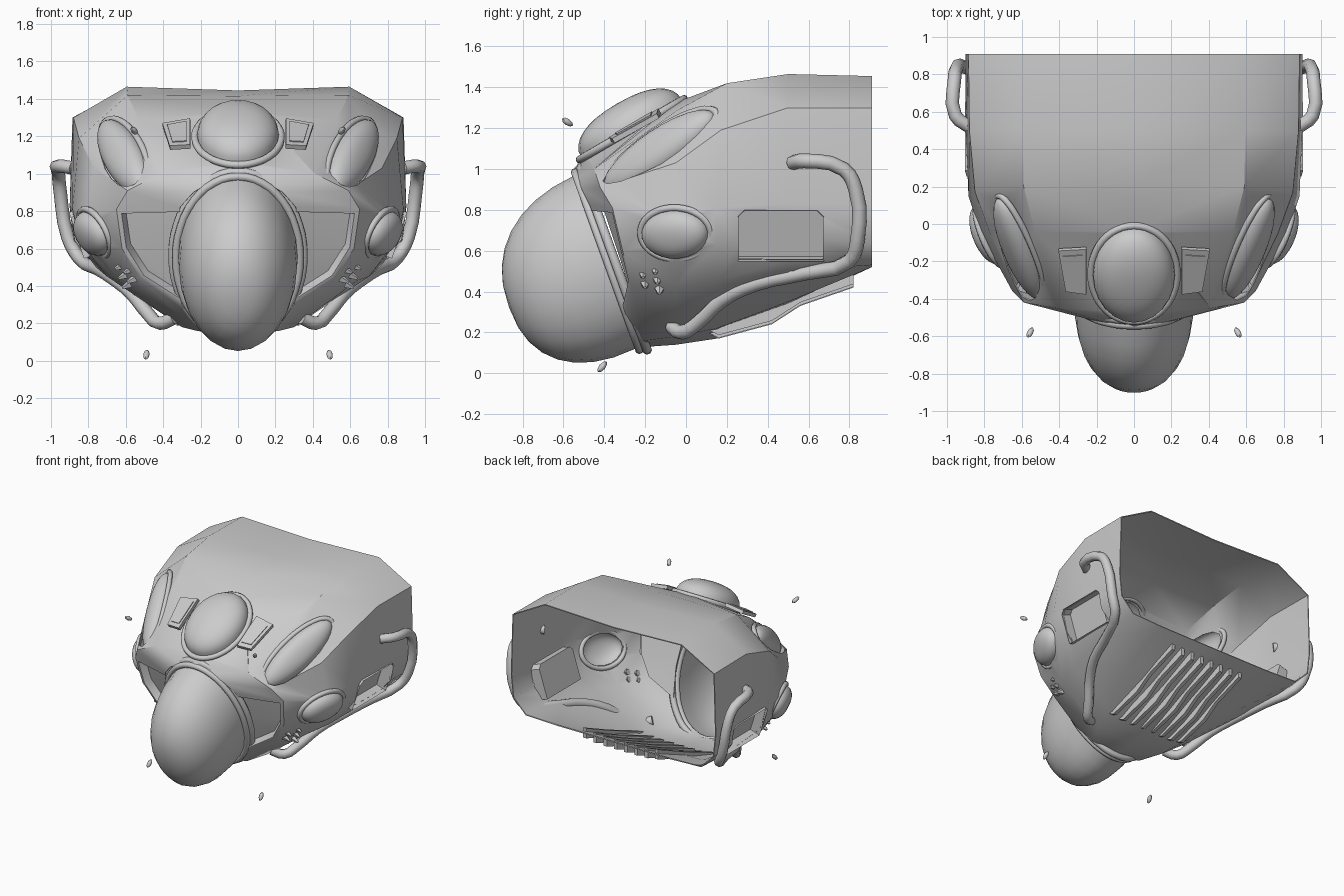
import bpy, bmesh, math
from mathutils import Vector, Matrix

cube = bpy.data.objects.get("Cube")
if cube:
    bpy.data.objects.remove(cube)

grey = bpy.data.materials.new("light_grey")
grey.use_nodes = True
grey.diffuse_color = (0.6, 0.6, 0.6, 1)
grey.node_tree.nodes["Principled BSDF"].inputs["Base Color"].default_value = (0.6, 0.6, 0.6, 1)


def link(name, mesh, mirror=False, angle=35):
    """Make an object with smooth shading that keeps sharp edges."""
    mesh.materials.clear()
    mesh.materials.append(grey)
    for p in mesh.polygons:
        p.use_smooth = True
    mesh.set_sharp_from_angle(angle=math.radians(angle))
    ob = bpy.data.objects.new(name, mesh)
    bpy.context.scene.collection.objects.link(ob)
    if mirror:
        ob.modifiers.new("mirror", "MIRROR")
    return ob


def from_bm(name, bm, mirror=False, angle=35):
    mesh = bpy.data.meshes.new(name)
    bm.to_mesh(mesh)
    bm.free()
    return link(name, mesh, mirror, angle)


def evaluated(ob):
    bpy.context.view_layer.update()
    dg = bpy.context.evaluated_depsgraph_get()
    return bpy.data.meshes.new_from_object(ob.evaluated_get(dg))


def frame(centre, along, normal):
    """Matrix with local x along a direction and local z outward."""
    u = Vector(along).normalized()
    n = Vector(normal)
    n = (n - u * n.dot(u)).normalized()
    m = Matrix((u, n.cross(u), n)).transposed().to_4x4()
    m.translation = Vector(centre)
    return m


def tube(name, points, radius, mirror=False, cyclic=False):
    cu = bpy.data.curves.new(name, "CURVE")
    cu.dimensions = "3D"
    cu.bevel_depth = radius
    cu.bevel_resolution = 2
    cu.resolution_u = 3
    cu.use_fill_caps = True
    sp = cu.splines.new("BEZIER")
    sp.bezier_points.add(len(points) - 1)
    for bp, p in zip(sp.bezier_points, points):
        bp.co = p
        bp.handle_left_type = bp.handle_right_type = "AUTO"
    sp.use_cyclic_u = cyclic
    tmp = bpy.data.objects.new("tmp", cu)
    bpy.context.scene.collection.objects.link(tmp)
    mesh = evaluated(tmp)
    bpy.data.objects.remove(tmp)
    return link(name, mesh, mirror, 50)


def prism(name, outline, m, low, high, mirror=True, open_top=False):
    bm = bmesh.new()
    a = [bm.verts.new(m @ Vector((x, y, low))) for x, y in outline]
    b = [bm.verts.new(m @ Vector((x, y, high))) for x, y in outline]
    bm.faces.new(a[::-1])
    if not open_top:
        bm.faces.new(b)
    n = len(a)
    for i in range(n):
        j = (i + 1) % n
        bm.faces.new((a[i], a[j], b[j], b[i]))
    return from_bm(name, bm, mirror)


def ellipse(rx, ry, n=16):
    return [(rx * math.cos(t), ry * math.sin(t)) for t in (2 * math.pi * i / n for i in range(n))]


cutters = []


def dome(name, m, rx, ry, height, rim, mirror=True, cut=True, droop=0):
    """Hollow, slightly squared half ellipsoid with a raised rim and a hole behind it."""
    full = .86
    bm = bmesh.new()
    bmesh.ops.create_uvsphere(bm, u_segments=24, v_segments=16, radius=1)
    bmesh.ops.delete(bm, geom=[v for v in bm.verts if v.co.z < -0.01], context="VERTS")
    for v in bm.verts:
        r = v.co.xy.length
        if r > .001:
            v.co.xy *= r ** (full - 1)
        v.co.z = max(v.co.z, 0) ** full
        v.co.x += droop * v.co.z
    bmesh.ops.transform(bm, matrix=m @ Matrix.Diagonal((rx, ry, height, 1)), verts=bm.verts)
    from_bm(name, bm, mirror, 60)
    ring = [m @ Vector((x, y, 0)) for x, y in ellipse(rx + rim / 2, ry + rim / 2)]
    tube(name + "_rim", ring, rim, mirror, True)
    if cut:
        cutters.append(prism("cutter", ellipse(rx * .93, ry * .93), m, -.1, .1, mirror))


# Hull: half sections from the open back to the nose collar, bottom to top
sections = [
    [(0, .91, .52), (.5, .91, .52), (.77, .91, .53), (.88, .91, .64), (.9, .91, .82), (.885, .91, 1.3), (.6, .91, 1.455), (0, .91, 1.435)],
    [(0, .5, .33), (.5, .5, .35), (.76, .5, .5), (.87, .5, .65), (.9, .5, .83), (.88, .5, 1.3), (.595, .5, 1.465), (0, .5, 1.445)],
    [(0, .15, .17), (.36, .15, .22), (.7, .15, .45), (.84, .15, .63), (.885, .15, .81), (.85, .17, 1.19), (.59, .2, 1.42), (0, .2, 1.415)],
    [(0, -.05, .14), (.3, -.05, .18), (.64, -.05, .43), (.765, -.05, .6), (.82, -.05, .76), (.77, -.05, 1.03), (.53, -.04, 1.29), (0, -.04, 1.33)],
    [(0, -.19, .13), (.22, -.2, .16), (.52, -.27, .44), (.62, -.31, .6), (.65, -.36, .81), (.59, -.42, .91), (.41, -.45, 1.0), (0, -.5, 1.06)],
    [(0, -.23, .12), (.15, -.25, .17), (.3, -.3, .3), (.33, -.38, .55), (.31, -.47, .82), (.24, -.51, .9), (.14, -.53, .96), (0, -.55, 1)],
]
bm = bmesh.new()
rings = []
for half in sections:
    whole = half + [(-x, y, z) for x, y, z in half[-2:0:-1]]
    rings.append([bm.verts.new(p) for p in whole])
intakes = []
count = len(rings[0])
for i in range(len(rings) - 1):
    for j in range(count):
        k = (j + 1) % count
        f = bm.faces.new((rings[i][j], rings[i][k], rings[i + 1][k], rings[i + 1][j]))
        if i == len(rings) - 2 and j in (2, 3, count - 4, count - 3):
            intakes.append(f)
# Recessed intakes either side of the nose
bm.normal_update()
bmesh.ops.inset_region(bm, faces=intakes, thickness=.025, use_even_offset=True)
bmesh.ops.inset_region(bm, faces=intakes, thickness=.006, depth=-.06, use_even_offset=True)
hull = from_bm("hull", bm)
solid = hull.modifiers.new("thickness", "SOLIDIFY")
solid.thickness = .008
solid.offset = -1

# Large nose dome and its collar bands
nose = frame((0, -.385, .55), (0, .34, -.94), (0, -.94, -.34))
dome("nose_dome", nose, .45, .32, .53, .022, False, False, .11)
band = [nose @ Vector((x, y, -.035)) for x, y in ellipse(.475, .35)]
tube("nose_collar", band, .024, False, True)

# Canopy and side domes
canopy = frame((0, -.265, 1.195), (0, .86, .5), (0, -.5, .86))
dome("top_dome", canopy, .285, .22, .145, .02, False)
dome("upper_side_dome", frame((.605, -.125, 1.085), (.23, .58, .39), (.78, -.45, .45)),
     .34, .115, .09, .018)
dome("lower_side_dome", frame((.765, -.05, .685), (.38, .9, .1), (.82, -.4, -.38)),
     .175, .125, .09, .018)

# Trapezoid plates with frames beside the top dome
panel = [(-.13, -.05), (.12, -.09), (.14, .06), (-.14, .06)]
plate = frame((.315, -.25, 1.215), (0, .86, .5), (.12, -.5, .86))
prism("top_plate", panel, plate, -.02, .006)
prism("top_plate_inset", [(x * .75, y * .7) for x, y in panel], plate, .004, .012)

# Side pockets
pocket = [(-.21, -.13), (.21, -.13), (.21, .1), (.18, .13), (-.18, .13), (-.21, .1)]
side = frame((.85, .465, .675), (0, 1, 0), (.95, 0, -.31))
prism("side_pocket", pocket, side, -.07, .015, True, True)
cutters.append(prism("cutter", [(x * .98, y * .98) for x, y in pocket], side, -.2, .2))

# Cut the holes, then discard the cutters
for c in cutters:
    mod = hull.modifiers.new("hole", "BOOLEAN")
    mod.operation = "DIFFERENCE"
    mod.object = c
    mod.solver = "EXACT"
cut_mesh = evaluated(hull)
hull.modifiers.clear()
hull.data = cut_mesh
cut_mesh.set_sharp_from_angle(angle=math.radians(35))
for c in cutters:
    bpy.data.objects.remove(c)

# Bent side pipes
tube("side_pipe", [(.88, .52, 1.03), (.955, .58, 1.04), (.96, .77, 1.0), (.95, .83, .9),
                   (.91, .84, .66), (.85, .8, .55), (.75, .58, .49), (.67, .35, .44),
                   (.57, .18, .36), (.48, .06, .25), (.42, -.02, .2), (.34, -.07, .23)], .036, True)

# Cooling fins along the belly, shallower towards the sides
fin = [(.1, .2), (.16, .17), (.42, .24), (.56, .33), (.82, .42), (.82, .5), (.5, .36)]
for i in range(8):
    x = -.315 + i * .09
    lift = max(0, abs(x) - .2) * .15
    upright = Matrix(((0, 0, 1, x), (1, 0, 0, 0), (0, 1, 0, lift), (0, 0, 0, 1)))
    prism("belly_fin", fin, upright, -.014, .014, False)

# Small bolts on the cheeks
for y, z in ((-.2, .43), (-.15, .5), (-.13, .4), (-.21, .48), (-.14, .45)):
    bm = bmesh.new()
    m = frame((.63 + (z - .43) * .5 + (y + .1) * .6, y, z), (0, 1, 0), (.8, -.4, -.4))
    bmesh.ops.create_cone(bm, cap_ends=True, segments=5, radius1=.025, radius2=.008,
                          depth=.05, matrix=m)
    from_bm("cheek_bolt", bm, True)

# Free-standing marker lights
for p, d in (((.49, -.41, .032), (.1, -.5, -.6)), ((.555, -.58, 1.23), (.3, -.6, .4))):
    bm = bmesh.new()
    bmesh.ops.create_uvsphere(bm, u_segments=8, v_segments=6, radius=1)
    scale = Matrix.Diagonal((.034, .016, .016, 1))
    bmesh.ops.transform(bm, matrix=frame(p, d, (1, 0, 0)) @ scale, verts=bm.verts)
    from_bm("marker_light", bm, True)
